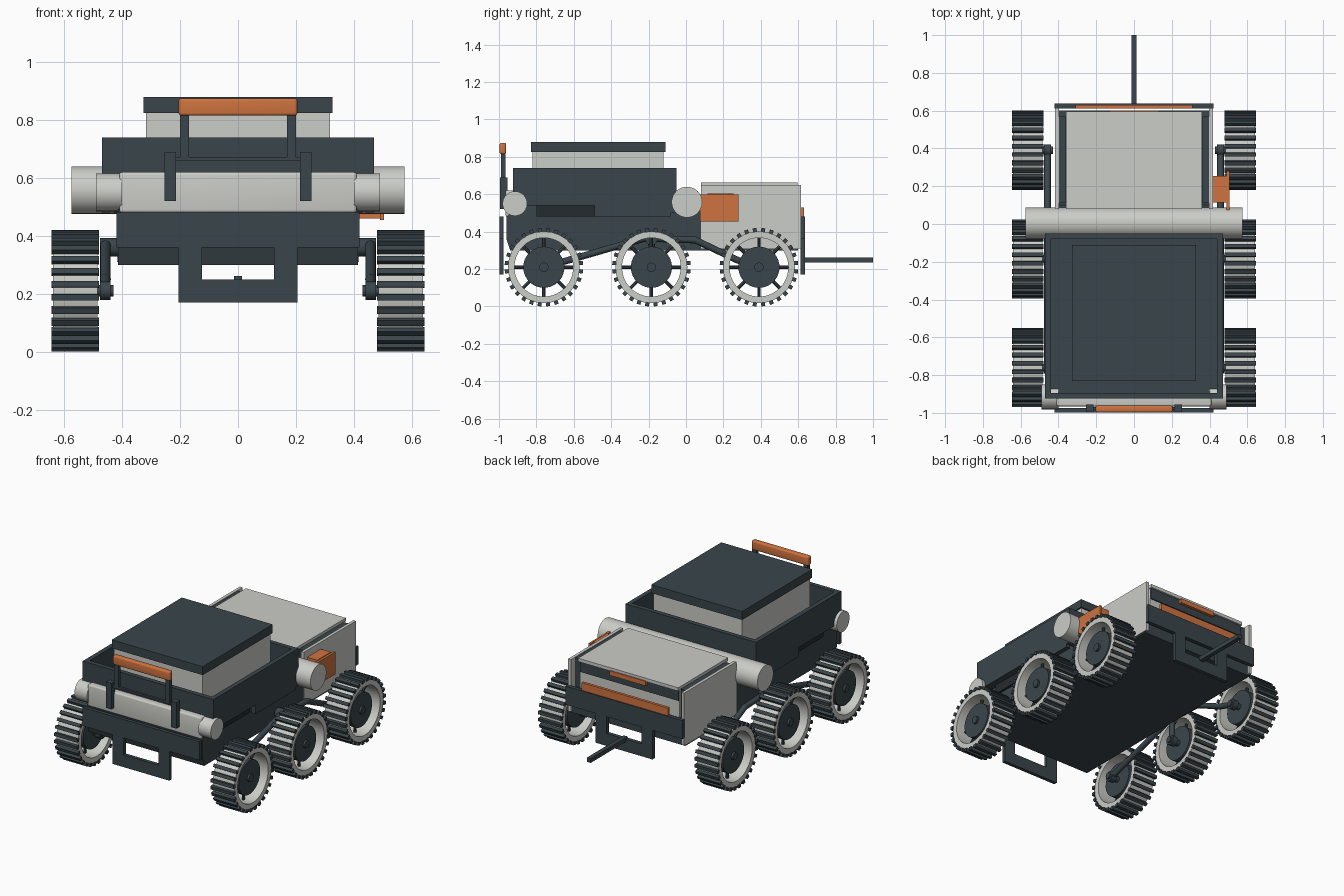
import bpy, bmesh, math
from mathutils import Vector, Matrix

if "Cube" in bpy.data.objects:
    bpy.data.objects.remove(bpy.data.objects["Cube"])


def mat(name, rgb):
    m = bpy.data.materials.new(name)
    m.diffuse_color = (*rgb, 1)
    m.use_nodes = True
    m.node_tree.nodes["Principled BSDF"].inputs["Base Color"].default_value = m.diffuse_color
    return m


DARK = mat("dark_slate", (0.042, 0.06, 0.07))
BLACK = mat("near_black", (0.018, 0.025, 0.028))
LIGHT = mat("pale_grey", (0.60, 0.61, 0.57))
ORANGE = mat("orange", (0.62, 0.17, 0.05))


def finish(name, bm, m, smooth=False):
    bmesh.ops.recalc_face_normals(bm, faces=bm.faces)
    me = bpy.data.meshes.new(name)
    bm.to_mesh(me)
    bm.free()
    me.materials.append(m)
    ob = bpy.data.objects.new(name, me)
    bpy.context.collection.objects.link(ob)
    if smooth:
        bpy.ops.object.select_all(action='DESELECT')
        ob.select_set(True)
        bpy.context.view_layer.objects.active = ob
        bpy.ops.object.shade_smooth_by_angle(angle=math.radians(40))
    return ob


def add_box(bm, x, y, z):
    """Box from (min, max) pairs."""
    c = [(a + b) / 2 for a, b in (x, y, z)]
    s = [b - a for a, b in (x, y, z)]
    bmesh.ops.create_cube(bm, size=1, matrix=Matrix.Translation(c) @ Matrix.Diagonal((*s, 1)))


def box(name, m, x, y, z, bevel=0.0):
    bm = bmesh.new()
    add_box(bm, x, y, z)
    if bevel:
        bmesh.ops.bevel(bm, geom=bm.edges[:], offset=bevel, segments=4, affect='EDGES', profile=0.5)
    return finish(name, bm, m, bool(bevel))


def add_rod(bm, a, b, r, seg=16):
    a, b = Vector(a), Vector(b)
    rot = (b - a).to_track_quat('Z', 'Y').to_matrix().to_4x4()
    bmesh.ops.create_cone(bm, cap_ends=True, segments=seg, radius1=r, radius2=r,
                          depth=(b - a).length, matrix=Matrix.Translation((a + b) / 2) @ rot)


def rod(name, m, a, b, r, seg=24):
    bm = bmesh.new()
    add_rod(bm, a, b, r, seg)
    return finish(name, bm, m, True)


# Chassis hull with the front lower edge cut back
bm = bmesh.new()
prof = [(-0.96, 0.36), (-0.96, 0.48), (-0.9, 0.54), (0.06, 0.54), (0.1, 0.46), (0.6, 0.46), (0.6, 0.30), (-0.94, 0.30)]
f = bm.faces.new([bm.verts.new((-0.415, y, z)) for y, z in prof])
ext = bmesh.ops.extrude_face_region(bm, geom=[f])
bmesh.ops.translate(bm, vec=(0.83, 0, 0), verts=[v for v in ext['geom'] if isinstance(v, bmesh.types.BMVert)])
finish("chassis", bm, DARK)

# Front cargo tray: floor, walls and lower side skirts
bm = bmesh.new()
add_box(bm, (-0.45, 0.45), (-0.90, -0.08), (0.54, 0.60))
add_box(bm, (-0.47, 0.47), (-0.925, -0.895), (0.54, 0.74))
add_box(bm, (-0.47, 0.47), (-0.08, -0.05), (0.50, 0.74))
for s in (-1, 1):
    xs = sorted((s * 0.44, s * 0.47))
    add_box(bm, xs, (-0.895, -0.08), (0.54, 0.74))
    add_box(bm, xs, (-0.49, -0.08), (0.48, 0.54))
finish("front_tray", bm, DARK)
for s in (-1, 1):
    box("skirt_recess", BLACK, sorted((s * 0.415, s * 0.43)), (-0.80, -0.49), (0.48, 0.54))

# Storage case with lid
box("case_body", LIGHT, (-0.318, 0.318), (-0.82, -0.12), (0.60, 0.825))
box("case_lid", DARK, (-0.327, 0.327), (-0.83, -0.11), (0.825, 0.88))

# Pale bumper bar and cross tank
box("front_bar_middle", LIGHT, (-0.41, 0.41), (-0.965, -0.90), (0.48, 0.62), 0.01)
for s in (-1, 1):
    rod("front_bar_end", LIGHT, (s * 0.40, -0.915, 0.55), (s * 0.49, -0.915, 0.55), 0.066)
rod("cross_tank", LIGHT, (-0.575, 0.005, 0.558), (0.575, 0.005, 0.558), 0.082, 40)

# Bumper plates with U-shaped guards, front and rear
for name, y in (("front_guard", (-0.998, -0.975)), ("rear_guard", (0.612, 0.637))):
    bm = bmesh.new()
    add_box(bm, (-0.42, 0.42), y, (0.36, 0.48))
    add_box(bm, (-0.205, -0.125), y, (0.17, 0.36))
    add_box(bm, (0.125, 0.205), y, (0.17, 0.36))
    add_box(bm, (-0.125, 0.125), y, (0.17, 0.25))
    finish(name, bm, DARK)

# Front light hoop
bm = bmesh.new()
for s in (-1, 1):
    add_box(bm, sorted((s * 0.215, s * 0.253)), (-0.995, -0.955), (0.52, 0.69))
    add_box(bm, sorted((s * 0.17, s * 0.20)), (-0.988, -0.965), (0.66, 0.83))
add_box(bm, (-0.22, 0.22), (-0.985, -0.97), (0.66, 0.673))
finish("light_hoop", bm, DARK)
box("light_bar", ORANGE, (-0.205, 0.205), (-0.997, -0.962), (0.815, 0.875), 0.01)

# Rear cabin with side panels and roof
box("rear_cabin", LIGHT, (-0.355, 0.355), (0.09, 0.575), (0.46, 0.64))
for s in (-1, 1):
    box("side_panel", LIGHT, sorted((s * 0.398, s * 0.418)), (0.08, 0.615), (0.31, 0.65))
    box("side_rail", DARK, sorted((s * 0.362, s * 0.398)), (0.11, 0.57), (0.46, 0.645))
box("cabin_roof", LIGHT, (-0.36, 0.36), (0.08, 0.595), (0.64, 0.662))
box("rear_panel", DARK, (-0.355, 0.355), (0.575, 0.583), (0.57, 0.64))
box("rear_top_light", ORANGE, (-0.13, 0.13), (0.583, 0.602), (0.615, 0.645))
box("rear_light_strip", ORANGE, (-0.31, 0.31), (0.612, 0.63), (0.48, 0.53))

# Orange side locker on the right
box("locker", ORANGE, (0.415, 0.49), (0.115, 0.255), (0.46, 0.605))
box("locker_door", ORANGE, (0.49, 0.505), (0.075, 0.28), (0.455, 0.60))

# Tow bar
box("tow_bar", DARK, (-0.014, 0.014), (0.62, 1.0), (0.235, 0.262))

# Wheels and rocker suspension
WHEEL_Y = (-0.76, -0.185, 0.39)
HZ, LUGS = 0.21, 28
for s in (-1, 1):
    for wy in WHEEL_Y:
        c = Matrix.Translation((s * 0.5625, wy, HZ))
        # Open rim: rectangular section spun around the axle
        bm = bmesh.new()
        n = 56
        sec = [(-0.077, 0.157), (0.077, 0.157), (0.077, 0.192), (-0.077, 0.192)]
        rings = []
        for i in range(n):
            a = 2 * math.pi * i / n
            rings.append([bm.verts.new(c @ Vector((x, r * math.cos(a), r * math.sin(a)))) for x, r in sec])
        for i in range(n):
            p, q = rings[i], rings[(i + 1) % n]
            for k in range(4):
                bm.faces.new((p[k], p[(k + 1) % 4], q[(k + 1) % 4], q[k]))
        finish("wheel_rim", bm, LIGHT, True)
        # Tread lugs
        bm = bmesh.new()
        for i in range(LUGS):
            rot = Matrix.Rotation(2 * math.pi * (i + 0.5) / LUGS, 4, 'X')
            bmesh.ops.create_cube(bm, size=1, matrix=c @ rot @ Matrix.Translation((0, 0, 0.199))
                                  @ Matrix.Diagonal((0.165, 0.021, 0.022, 1)))
        finish("wheel_lugs", bm, DARK)
        # Hub disc, cap, axle and spokes
        bm = bmesh.new()
        add_rod(bm, (s * 0.505, wy, HZ), (s * 0.615, wy, HZ), 0.11, 40)
        add_rod(bm, (s * 0.61, wy, HZ), (s * 0.628, wy, HZ), 0.025)
        add_rod(bm, (s * 0.43, wy, HZ), (s * 0.51, wy, HZ), 0.02)
        for i in range(8):
            a = math.pi * i / 4
            d = Vector((0, math.cos(a), math.sin(a)))
            h = Vector((s * 0.57, wy, HZ))
            add_rod(bm, h + d * 0.10, h + d * 0.165, 0.009, 8)
        finish("wheel_hub", bm, DARK, True)
    # Rocker arm tubes between hubs and body pivot
    x = s * 0.458
    bm = bmesh.new()
    path = [(-0.76, 0.21), (-0.62, 0.25), (-0.22, 0.365), (0.05, 0.355), (0.27, 0.25), (0.39, 0.21)]
    for (y0, z0), (y1, z1) in list(zip(path, path[1:])) + [((-0.185, 0.36), (-0.185, 0.21))]:
        add_rod(bm, (x, y0, z0), (x, y1, z1), 0.018)
    for y, z in path[1:-1]:
        bmesh.ops.create_uvsphere(bm, u_segments=16, v_segments=8, radius=0.019,
                                  matrix=Matrix.Translation((x, y, z)))
    for wy in WHEEL_Y:
        add_rod(bm, (s * 0.44, wy, HZ), (s * 0.477, wy, HZ), 0.032)
    add_rod(bm, (s * 0.40, -0.185, 0.36), (s * 0.477, -0.185, 0.36), 0.032)
    finish("rocker_arm", bm, DARK, True)
